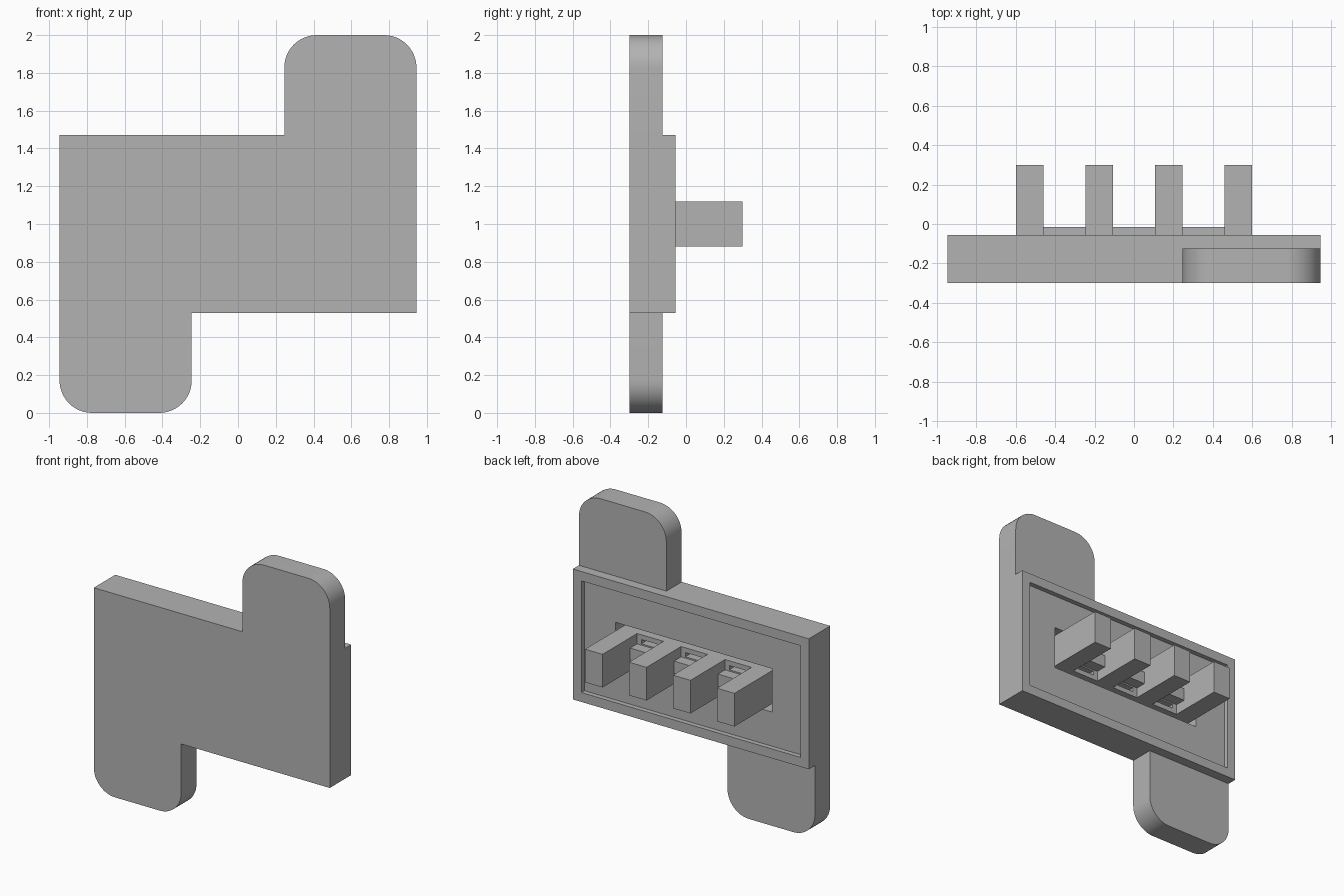
import bpy, bmesh, math
from mathutils import Vector

cube = bpy.data.objects.get("Cube")
if cube:
    bpy.data.objects.remove(cube, do_unlink=True)

grey = bpy.data.materials.new("plain grey")
grey.use_nodes = True
colour = (0.45, 0.45, 0.45, 1)
grey.diffuse_color = colour
grey.node_tree.nodes["Principled BSDF"].inputs["Base Color"].default_value = colour


def finish(name, bm):
    bmesh.ops.recalc_face_normals(bm, faces=bm.faces)
    mesh = bpy.data.meshes.new(name)
    bm.to_mesh(mesh)
    bm.free()
    mesh.materials.append(grey)
    ob = bpy.data.objects.new(name, mesh)
    bpy.context.collection.objects.link(ob)
    return ob


def add_box(bm, x, y, z):
    verts = bmesh.ops.create_cube(bm, size=1)["verts"]
    for v in verts:
        v.co = Vector([lo + (hi - lo) * (c + 0.5) for c, (lo, hi) in zip(v.co, (x, y, z))])


FRONT, TAB_BACK, RIM, FLOOR, DEEP = -0.3, -0.125, -0.055, -0.09, -0.2
HALF_W, HALF_H, MID = 0.945, 0.472, 1.0

# Main plate: nested rectangles step from the front to the rim, recess and slot
bm = bmesh.new()
rings = []
for w, h, y in [(HALF_W, HALF_H, FRONT), (HALF_W, HALF_H, RIM),
                (0.877, 0.404, RIM), (0.877, 0.404, FLOOR),
                (0.626, 0.157, FLOOR), (0.626, 0.157, DEEP)]:
    rings.append([bm.verts.new((sx * w, y, MID + sz * h))
                  for sx, sz in ((-1, -1), (1, -1), (1, 1), (-1, 1))])
for a, b in zip(rings, rings[1:]):
    for i in range(4):
        j = (i + 1) % 4
        bm.faces.new((a[i], a[j], b[j], b[i]))
bm.faces.new(rings[0])
bm.faces.new(rings[-1])
finish("main_plate", bm)


# Rounded tabs, the lower being the upper turned half way round
def tab(name, sign):
    r, inner = 0.172, 0.245
    points = [(HALF_W, HALF_H)]
    for cx, start in ((HALF_W - r, 0), (inner + r, 90)):
        for k in range(13):
            a = math.radians(start + k * 7.5)
            points.append((cx + r * math.cos(a), 1 - r + r * math.sin(a)))
    points.append((inner, HALF_H))
    bm = bmesh.new()
    face = bm.faces.new([bm.verts.new((sign * x, FRONT, MID + sign * z)) for x, z in points])
    new = bmesh.ops.extrude_face_region(bm, geom=[face])["geom"]
    bmesh.ops.translate(bm, vec=(0, TAB_BACK - FRONT, 0),
                        verts=[g for g in new if isinstance(g, bmesh.types.BMVert)])
    ob = finish(name, bm)
    bpy.ops.object.select_all(action='DESELECT')
    ob.select_set(True)
    bpy.context.view_layer.objects.active = ob
    bpy.ops.object.shade_smooth_by_angle(angle=math.radians(30))


tab("upper_tab", 1)
tab("lower_tab", -1)

# Four prongs in the slot
bottom, top, base_front = 0.88, 1.12, -0.095
spans = [(c - 0.07, c + 0.07) for c in (-0.528, -0.176, 0.176, 0.528)]
bm = bmesh.new()
for span in spans:
    add_box(bm, span, (DEEP, 0.3), (bottom, top))
finish("prongs", bm)

# Slitted webs and small blocks between the prongs
webs, blocks = bmesh.new(), bmesh.new()
for left, right in zip(spans, spans[1:]):
    x0, x1 = left[1], right[0]
    add_box(webs, (x0, x1), (DEEP, -0.15), (bottom, top))
    for z in ((bottom, 0.915), (0.945, 1.055), (1.085, top)):
        add_box(webs, (x0, x1), (-0.15, base_front), z)
    for z in ((0.915, 0.945), (1.055, 1.085)):
        for x in ((x0, x0 + 0.035), (x1 - 0.035, x1)):
            add_box(webs, x, (-0.15, base_front), z)
    add_box(blocks, (x0, x1), (base_front, -0.015), (0.955, 1.045))
finish("webs", webs)
finish("blocks", blocks)
